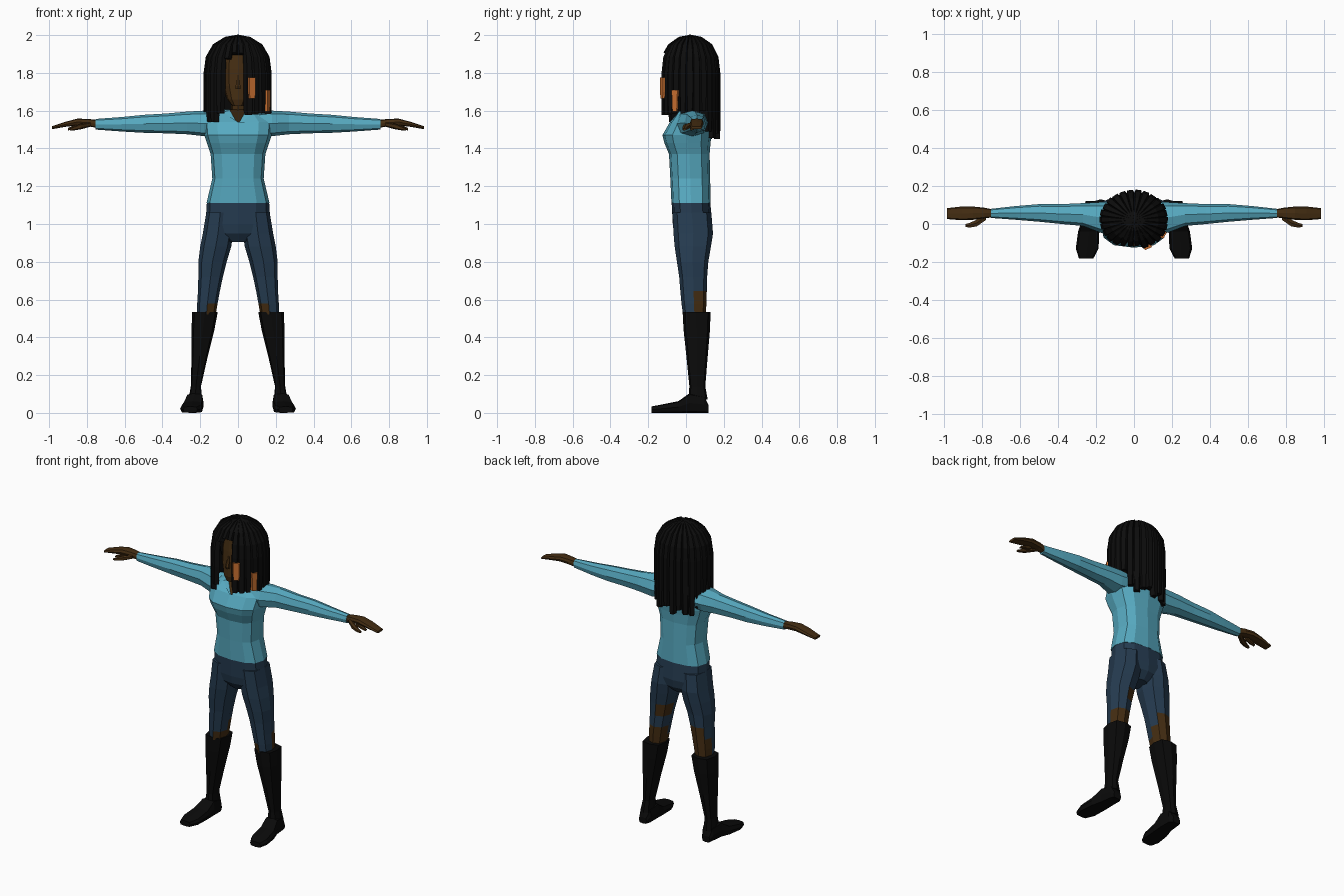
import bpy, bmesh, math, random
from mathutils import Vector

random.seed(4)
if "Cube" in bpy.data.objects:
    bpy.data.objects.remove(bpy.data.objects["Cube"])


def material(name, color):
    m = bpy.data.materials.new(name)
    m.use_nodes = True
    m.diffuse_color = (*color, 1)
    bsdf = m.node_tree.nodes["Principled BSDF"]
    bsdf.inputs["Base Color"].default_value = (*color, 1)
    bsdf.inputs["Roughness"].default_value = 0.9
    return m


SHIRT = material("teal shirt", (0.095, 0.40, 0.53))
DENIM = material("dark denim", (0.019, 0.045, 0.082))
SKIN = material("brown skin", (0.058, 0.026, 0.006))
HAIR = material("black hair", (0.004, 0.004, 0.004))
BOOT = material("black leather", (0.003, 0.003, 0.003))
ORANGE = material("orange dye", (0.58, 0.16, 0.03))


def loft(name, rings, mats):
    """Skin a list of equal-length point rings and cap both ends."""
    bm = bmesh.new()
    rows = [[bm.verts.new(p) for p in ring] for ring in rings]
    n = len(rows[0])
    for low, high in zip(rows, rows[1:]):
        for i in range(n):
            j = (i + 1) % n
            bm.faces.new((low[i], low[j], high[j], high[i]))
    bm.faces.new(rows[0])
    bm.faces.new(rows[-1])
    bmesh.ops.recalc_face_normals(bm, faces=bm.faces)
    mesh = bpy.data.meshes.new(name)
    bm.to_mesh(mesh)
    bm.free()
    for m in mats:
        mesh.materials.append(m)
    obj = bpy.data.objects.new(name, mesh)
    bpy.context.collection.objects.link(obj)
    return obj


def ring(axis, t, a0, a1, b0, b1, n=8, p=0.8, side=1):
    """Rounded ring across an axis, spanning a0..a1 and b0..b1."""
    pts = []
    for i in range(n):
        ang = 2 * math.pi * i / n - math.pi / 2
        c, s = math.cos(ang), math.sin(ang)
        a = (a0 + a1) / 2 + (a1 - a0) / 2 * math.copysign(abs(c) ** p, c)
        b = (b0 + b1) / 2 + (b1 - b0) / 2 * math.copysign(abs(s) ** p, s)
        x, y, z = {"x": (t, a, b), "y": (a, t, b), "z": (a, b, t)}[axis]
        pts.append(Vector((x * side, y, z)))
    return pts


def tube(name, axis, sections, mats, n=8, p=0.8, side=1):
    return loft(name, [ring(axis, *s, n, p, side) for s in sections], mats)


def column(name, sections, mats, n=12, p=0.8):
    """Symmetric upright tube from (z, half width, front, back)."""
    return tube(name, "z", [(z, -w, w, f, b) for z, w, f, b in sections], mats, n, p)


# Shirt body with a dipped neckline and a skin cap inside the collar
body = [(1.11, .167, -.077, .13), (1.24, .136, -.083, .128), (1.37, .145, -.09, .125),
        (1.43, .165, -.115, .13), (1.47, .178, -.125, .135), (1.54, .185, -.085, .13),
        (1.59, .13, -.05, .12), (1.605, .075, -.04, .09)]
rings = [ring("z", z, -w, w, f, b, 12, .75) for z, w, f, b in body]
rings[-1][0].z = 1.525
rings[-1][0].y = -.075
rings[-2][0].z = 1.515
rings[-2][0].y = -.09
shirt = loft("shirt", rings, [SHIRT, SKIN])
shirt.data.polygons[-1].material_index = 1

# Hips
column("hips", [(1.112, .165, -.076, .129), (1.0, .172, -.07, .138),
                (.95, .12, -.062, .13), (.905, .045, -.03, .09)], [DENIM])

# Head, neck and nose
column("neck", [(1.52, .045, -.055, .06), (1.6, .037, -.035, .06), (1.68, .04, -.04, .06)], [SKIN], 8)
column("head", [(1.625, .03, -.095, -.03), (1.66, .058, -.105, .05), (1.73, .08, -.102, .09),
                (1.82, .085, -.096, .11), (1.9, .075, -.085, .1), (1.95, .045, -.05, .07)], [SKIN])
column("nose", [(1.715, .014, -.118, -.09), (1.73, .014, -.122, -.09), (1.79, .006, -.1, -.09)], [SKIN], 6)

for side, label in ((1, "left"), (-1, "right")):
    # Sleeve
    tube(label + "_sleeve", "x", [
        (.10, -.06, .12, 1.48, 1.59), (.18, -.045, .115, 1.465, 1.6), (.27, -.01, .11, 1.475, 1.595),
        (.38, .0, .105, 1.48, 1.585), (.5, .012, .105, 1.483, 1.578), (.62, .022, .095, 1.49, 1.566),
        (.755, .032, .08, 1.5, 1.556)], [SHIRT], side=side)

    # Hand and thumb
    tube(label + "_hand", "x", [
        (.74, .036, .076, 1.507, 1.55), (.79, .03, .086, 1.517, 1.556), (.85, .022, .092, 1.522, 1.558),
        (.91, .02, .092, 1.515, 1.542), (.985, .026, .084, 1.502, 1.517)], [SKIN], p=.6, side=side)
    tube(label + "_thumb", "x", [
        (.78, .02, .06, 1.515, 1.54), (.83, -.015, .025, 1.502, 1.532),
        (.865, -.02, .008, 1.496, 1.518), (.89, -.017, .0, 1.494, 1.506)], [SKIN], 6, side=side)
    tube(label + "_curled_finger", "x", [
        (.83, .025, .05, 1.51, 1.53), (.875, .02, .045, 1.498, 1.52),
        (.9, .022, .04, 1.496, 1.508)], [SKIN], 6, side=side)

    # Trouser leg, torn open behind the knee
    leg = tube(label + "_trouser_leg", "z", [
        (1.06, .02, .168, -.072, .134), (.95, .025, .186, -.066, .143), (.88, .036, .2, -.06, .132),
        (.8, .06, .21, -.048, .118), (.72, .08, .21, -.036, .112), (.645, .096, .212, -.03, .11),
        (.58, .108, .216, -.024, .108), (.52, .118, .216, -.016, .105)], [DENIM, SKIN], side=side)
    for face in leg.data.polygons:
        c, inward, back = face.center, -face.normal.x * side, face.normal.y
        cuff = c.z < .58 and (inward > .1 or back > .1)
        knee = c.z < .645 and back > .1
        tear = c.z < .72 and back > .6 if side < 0 else .72 < c.z < .8 and back > .2 and inward > .1
        face.material_index = int(cuff or knee or tear)

    # Boot shaft and foot
    tube(label + "_boot_shaft", "z", [
        (.535, .107, .243, -.018, .13), (.44, .125, .246, -.013, .127), (.3, .16, .246, .002, .115),
        (.14, .196, .25, .018, .102), (.07, .19, .262, .012, .115)], [BOOT], p=.6, side=side)
    tube(label + "_boot_foot", "y", [
        (.12, .2, .255, 0, .04), (.095, .184, .265, 0, .09), (.02, .182, .275, 0, .105),
        (-.04, .183, .295, 0, .062), (-.13, .187, .307, 0, .044),
        (-.183, .215, .29, 0, .034)], [BOOT], p=.5, side=side)

# Hair mass beneath the locks
column("hair_base", [(1.5, .12, .1, .152), (1.62, .145, .04, .155), (1.75, .155, -.02, .155),
                     (1.88, .145, -.05, .15), (1.95, .105, -.085, .12), (1.985, .05, -.03, .07)], [HAIR])


def lock(name, deg, top, end, width, mat, lift=0.0):
    """Flat hair strand that follows the head outline, then hangs."""
    a = math.radians(deg)
    out = Vector((math.sin(a), -math.cos(a), 0))
    along = Vector((math.cos(a), math.sin(a), 0))
    heights = [z for z in (1.985, 1.975, 1.94, 1.88, 1.8, 1.7, 1.6) if end + .02 < z < top]
    rings = []
    for z in [top] + heights + [end]:
        h = min(max((z - 1.75) / .235, 0), 1)
        r = math.sqrt(1 - h ** 3.5)
        centre = Vector((out.x * .165 * r, .022 + out.y * .142 * r, z))
        normal = out * r + Vector((0, 0, math.sqrt(1 - r * r)))
        w = along * width / 2 * max(r, .25) * (.75 if z == end else 1)
        outer, inner = normal * (.012 + lift), normal * -.014
        rings.append([centre + w + inner, centre + w * .6 + outer,
                      centre - w * .6 + outer, centre - w + inner])
    loft(name, rings, [mat])


# Ring of locks: short fringe over the face, long at the back
COUNT = 26
for k in range(COUNT):
    deg = (6.5 + k * 360 / COUNT + 180) % 360 - 180
    if -25 < deg < 10:
        end = 1.9 if deg > -15 else 1.875
    elif abs(deg) > 118:
        end = random.uniform(1.445, 1.5)
    elif -65 < deg < -40:
        end = 1.54
    else:
        end = random.uniform(1.575, 1.6)
    lock("hair_lock_%d" % (k + 1), deg, 1.985, end, .05, HAIR, random.uniform(0, .006))

# Dyed tips on the left side
lock("orange_tip_front", 24, 1.775, 1.665, .062, ORANGE, .012)
lock("orange_tip_side", 60, 1.71, 1.595, .058, ORANGE, .012)
